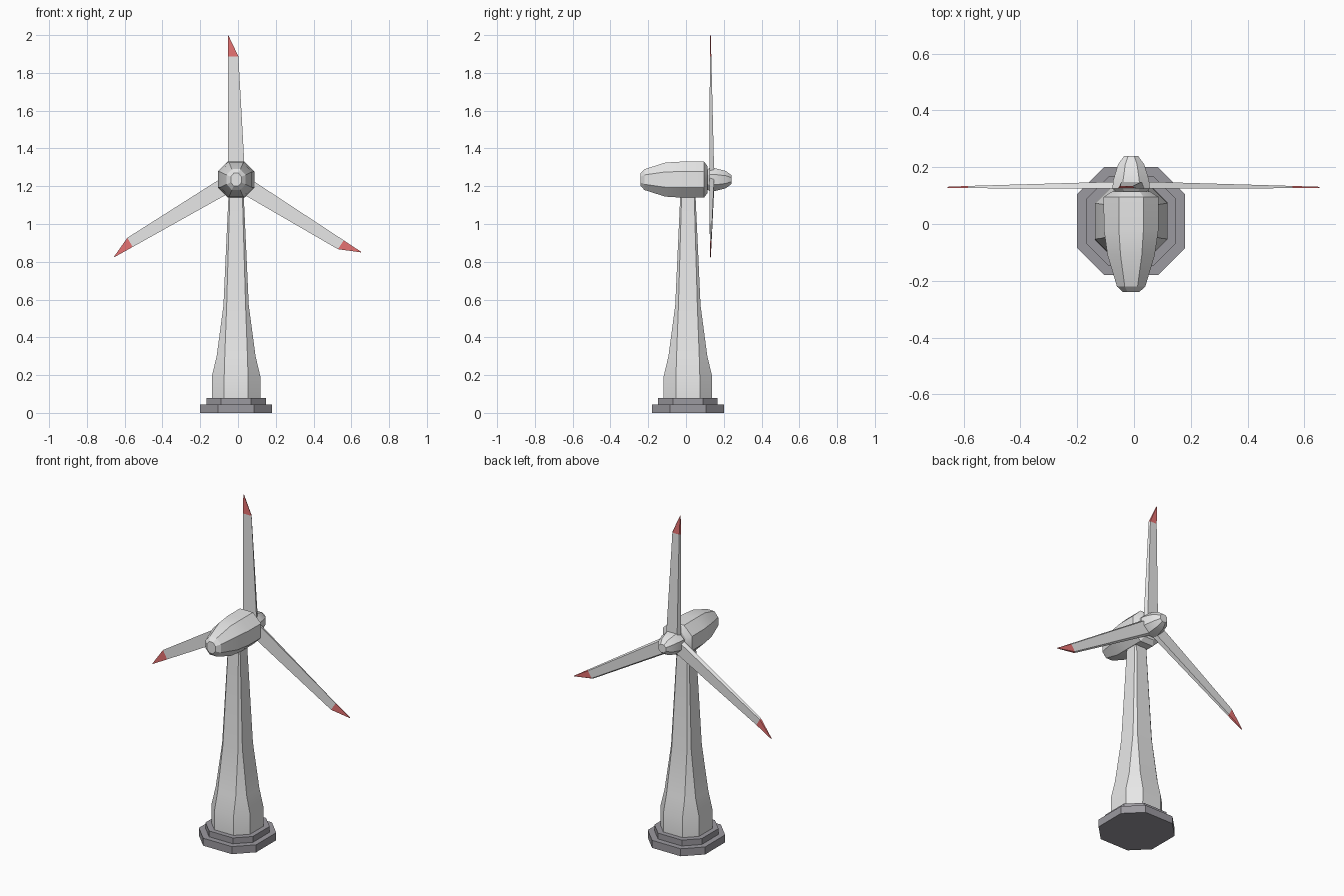
import bpy, bmesh, math
from mathutils import Matrix, Vector

cube = bpy.data.objects.get("Cube")
if cube:
    bpy.data.objects.remove(cube)

CX, CY, HUB_Z = -0.01, 0.01, 1.235


def material(name, rgb):
    m = bpy.data.materials.new(name)
    m.use_nodes = True
    m.diffuse_color = (*rgb, 1)
    m.node_tree.nodes["Principled BSDF"].inputs["Base Color"].default_value = (*rgb, 1)
    return m


WHITE = material("off_white", (0.8, 0.8, 0.8))
GREY = material("base_grey", (0.33, 0.32, 0.35))
RED = material("tip_red", (0.8, 0.17, 0.17))


def octagon(w, h, fw, fh):
    """Chamfered rectangle: half sizes w, h with flat half lengths fw, fh."""
    return [(fw, -h), (w, -fh), (w, fh), (fw, h), (-fw, h), (-w, fh), (-w, -fh), (-fw, -h)]


def loft(name, rings, mats, smooth=True):
    """Skin a list of equal rings of points and cap both ends."""
    bm = bmesh.new()
    loops = [[bm.verts.new(p) for p in ring] for ring in rings]
    n = len(loops[0])
    for i, (a, b) in enumerate(zip(loops, loops[1:])):
        for j in range(n):
            f = bm.faces.new((a[j], a[(j + 1) % n], b[(j + 1) % n], b[j]))
            f.material_index = min(i, len(mats) - 1)
    bm.faces.new(loops[0][::-1])
    bm.faces.new(loops[-1]).material_index = len(mats) - 1
    bmesh.ops.recalc_face_normals(bm, faces=bm.faces)
    mesh = bpy.data.meshes.new(name)
    bm.to_mesh(mesh)
    bm.free()
    ob = bpy.data.objects.new(name, mesh)
    bpy.context.collection.objects.link(ob)
    for m in mats:
        mesh.materials.append(m)
    if smooth:
        bpy.ops.object.select_all(action="DESELECT")
        ob.select_set(True)
        bpy.context.view_layer.objects.active = ob
        bpy.ops.object.shade_smooth_by_angle(angle=math.radians(25))
    return ob


def upright(name, sections, mat, smooth=True):
    """Vertical part from (z, half width, flat half length)."""
    rings = [[(CX + x, CY + y, z) for x, y in octagon(w, w, f, f)] for z, w, f in sections]
    return loft(name, rings, [mat], smooth)


def lengthwise(name, sections, flat):
    """Part along y from (y, half width, half height)."""
    rings = [[(CX + x, y, HUB_Z + z) for x, z in octagon(w, h, w * flat, h * flat)]
             for y, w, h in sections]
    return loft(name, rings, [WHITE])


# Stepped foundation
upright("foundation_lower", [(0, 0.19, 0.095), (0.045, 0.19, 0.095)], GREY, False)
upright("foundation_upper", [(0.045, 0.157, 0.079), (0.08, 0.157, 0.079)], GREY, False)

# Tapering tower
upright("tower", [(0.08, 0.128, 0.064), (0.195, 0.128, 0.063), (0.3, 0.103, 0.06),
                  (0.57, 0.067, 0.05), (1.16, 0.04, 0.033)], WHITE)

# Generator housing
lengthwise("nacelle", [(-0.24, 0.028, 0.034), (-0.22, 0.05, 0.055), (-0.11, 0.083, 0.09),
                       (-0.02, 0.096, 0.0955), (0.095, 0.097, 0.0955), (0.115, 0.066, 0.07)], 0.45)

# Rotor hub with rounded nose
lengthwise("rotor_hub", [(0.11, 0.05, 0.05), (0.125, 0.066, 0.062), (0.155, 0.063, 0.06),
                         (0.21, 0.046, 0.046), (0.24, 0.024, 0.024)], 0.45)

# Three blades with red tips: (distance, trailing x, front y, back y)
LEAD = -0.044
STATIONS = [(0.04, 0.046, 0.125, 0.149), (0.6525, 0.012, 0.126, 0.134), (0.764, -0.041, 0.127, 0.131)]
for side, angle in (("upper", 0), ("right", 119.2), ("left", -123.3)):
    turn = Matrix.Translation((CX, 0, HUB_Z)) @ Matrix.Rotation(math.radians(-angle), 4, "Y")
    rings = []
    for z, trail, front, back in STATIONS:
        inset = (trail - LEAD) * 0.1
        rings.append([turn @ Vector(p) for p in (
            (LEAD, front, z), (trail, front, z), (trail - inset, back, z), (LEAD + inset, back, z))])
    loft(side + "_blade", rings, [WHITE, RED], False)
